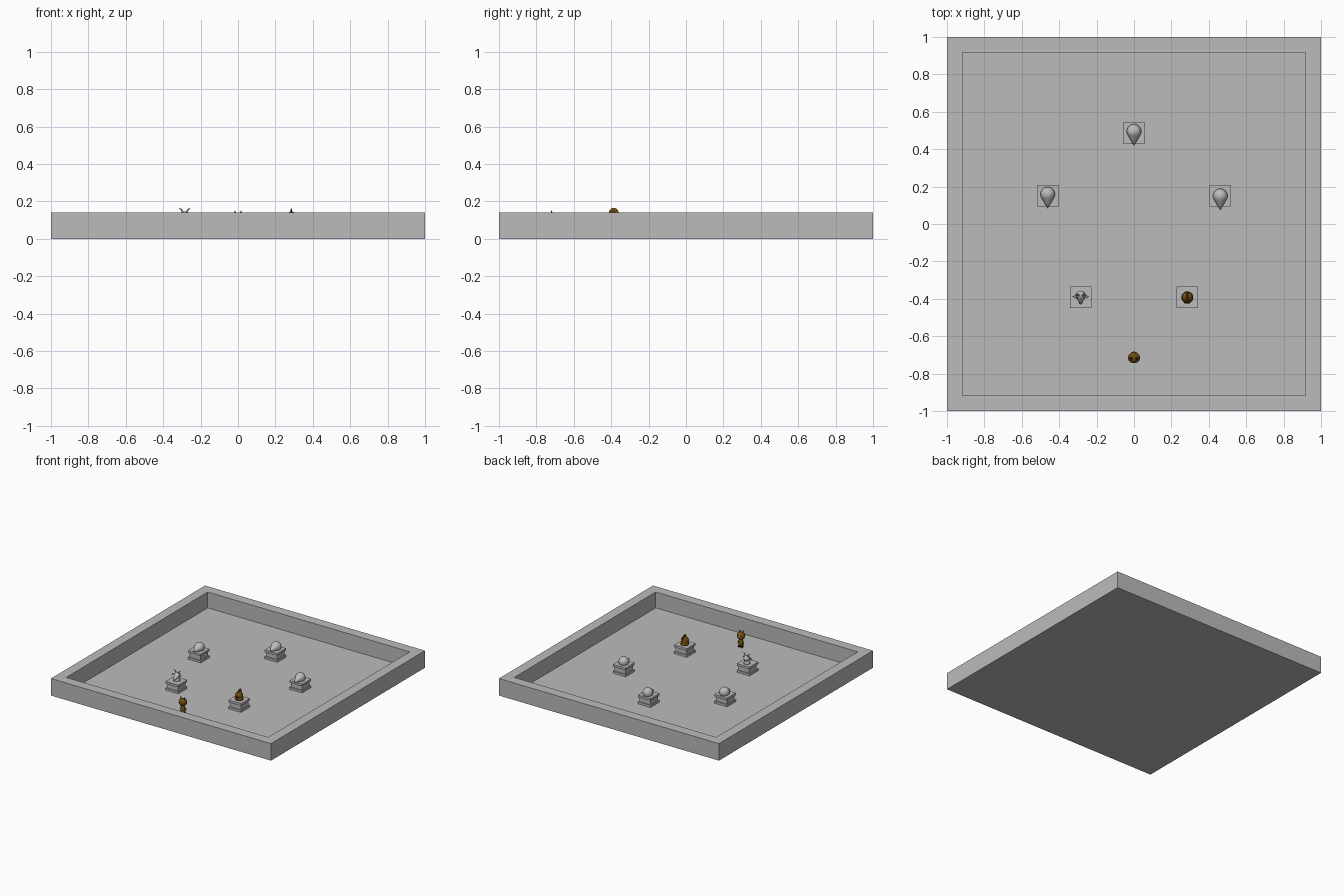
import bpy, math
from mathutils import Vector

if "Cube" in bpy.data.objects:
    bpy.data.objects.remove(bpy.data.objects["Cube"])


def mat(name, rgb):
    m = bpy.data.materials.new(name)
    m.diffuse_color = (*rgb, 1)
    m.use_nodes = True
    m.node_tree.nodes["Principled BSDF"].inputs["Base Color"].default_value = m.diffuse_color
    return m


STONE = mat("stone grey", (0.5, 0.5, 0.5))
BRONZE = mat("dark bronze", (0.16, 0.075, 0.006))
DARK = mat("near black brown", (0.03, 0.015, 0.004))
TAN = mat("pale gold", (0.42, 0.27, 0.08))


def finish(ob, name, material, smooth=True):
    ob.name = name
    ob.data.materials.clear()
    ob.data.materials.append(material)
    if smooth:
        for p in ob.data.polygons:
            p.use_smooth = True
    return ob


def mesh(name, verts, faces, material, smooth=False):
    me = bpy.data.meshes.new(name)
    me.from_pydata(verts, [], faces)
    ob = bpy.data.objects.new(name, me)
    bpy.context.collection.objects.link(ob)
    return finish(ob, name, material, smooth)


def box(name, x, y, z0, z1, sx, sy, material):
    bpy.ops.mesh.primitive_cube_add(size=1, location=(x, y, (z0 + z1) / 2))
    ob = bpy.context.object
    ob.scale = (sx, sy, z1 - z0)
    return finish(ob, name, material, False)


def ball(name, loc, scale, material):
    bpy.ops.mesh.primitive_uv_sphere_add(segments=20, ring_count=12, radius=1, location=loc)
    ob = bpy.context.object
    ob.scale = scale
    return finish(ob, name, material)


def lathe(name, origin, direction, profile, material, n=24):
    """Spin (distance, radius) points around a direction from origin."""
    q = Vector((0, 0, 1)).rotation_difference(Vector(direction).normalized())
    verts = []
    for t, r in profile:
        for i in range(n):
            a = 2 * math.pi * i / n
            verts.append(q @ Vector((r * math.cos(a), r * math.sin(a), t)) + Vector(origin))
    faces = [(k * n + i, k * n + (i + 1) % n, (k + 1) * n + (i + 1) % n, (k + 1) * n + i)
             for k in range(len(profile) - 1) for i in range(n)]
    last = (len(profile) - 1) * n
    faces += [tuple(reversed(range(n))), tuple(range(last, last + n))]
    return mesh(name, verts, faces, material, True)


def tube(name, points, radii, material):
    cu = bpy.data.curves.new(name, 'CURVE')
    cu.dimensions = '3D'
    cu.bevel_depth = 1
    cu.bevel_resolution = 2
    cu.use_fill_caps = True
    sp = cu.splines.new('POLY')
    sp.points.add(len(points) - 1)
    for p, co, r in zip(sp.points, points, radii):
        p.co = (*co, 1)
        p.radius = r
    ob = bpy.data.objects.new(name, cu)
    bpy.context.collection.objects.link(ob)
    bpy.ops.object.select_all(action='DESELECT')
    ob.select_set(True)
    bpy.context.view_layer.objects.active = ob
    bpy.ops.object.convert(target='MESH')
    return finish(bpy.context.object, name, material)


# Walled square floor, one closed shell
FLOOR, RIM, IN = 0.01, 0.14, 0.918
sq = [(-1, -1), (1, -1), (1, 1), (-1, 1)]
v = [(x * s, y * s, z) for s, z in ((1, 0), (1, RIM), (IN, RIM), (IN, FLOOR)) for x, y in sq]
f = [(3, 2, 1, 0), (12, 13, 14, 15)]
f += [(k * 4 + i, k * 4 + (i + 1) % 4, k * 4 + 4 + (i + 1) % 4, k * 4 + 4 + i)
      for k in range(3) for i in range(4)]
mesh("walled_floor", v, f, STONE)

# Five pedestals on a ring
TOP = 0.082
spots = []
for i in range(5):
    a = math.radians(90 + 72 * i)
    x, y = 0.485 * math.cos(a), 0.485 * math.sin(a)
    spots.append((x, y))
    box("pedestal_base", x, y, FLOOR, 0.027, 0.115, 0.115, STONE)
    box("pedestal_body", x, y, 0.027, 0.064, 0.098, 0.098, STONE)
    box("pedestal_cap", x, y, 0.064, TOP, 0.115, 0.115, STONE)

# Beaked stone heads: round skull drawn out to a point at the front
R = 0.039
tear = [(R * -math.cos(math.radians(d)), max(R * math.sin(math.radians(d)), 0.0005))
        for d in range(0, 121, 12)] + [(0.05, 0.016), (0.077, 0.0008)]
for i, dy in ((0, 0.01), (1, 0.01), (4, 0.0)):
    x, y = spots[i]
    lathe("beaked_head", (x, y + dy, 0.1), (0, -1, -0.12), tear, STONE)
    lathe("head_neck", (x, y + dy, TOP - 0.002), (0, 0, 1),
          [(0, 0.028), (0.006, 0.024), (0.02, 0.022)], STONE)

# Horned stone head
x, y = spots[2]
lathe("horned_neck", (x, y + 0.008, TOP - 0.002), (0, 0, 1),
      [(0, 0.028), (0.012, 0.02), (0.04, 0.016)], STONE)
lathe("horned_skull", (x, y + 0.012, 0.122), (0, -1, -0.45),
      [(-0.024, 0.001), (-0.019, 0.015), (-0.006, 0.023), (0.008, 0.022),
       (0.028, 0.014), (0.046, 0.009), (0.053, 0.001)], STONE)
for s in (-1, 1):
    tube("horn", [(x + s * 0.009, y + 0.01, 0.132), (x + s * 0.012, y + 0.012, 0.146),
                  (x + s * 0.019, y + 0.012, 0.157), (x + s * 0.031, y + 0.008, 0.164)],
         [0.006, 0.0055, 0.004, 0.001], STONE)
    tube("ear", [(x + s * 0.015, y + 0.006, 0.125), (x + s * 0.03, y + 0.005, 0.128),
                 (x + s * 0.045, y + 0.003, 0.122)], [0.004, 0.006, 0.001], STONE)

# Bronze crested helmet
x, y = spots[3]
lathe("helmet_shell", (x, y, TOP - 0.001), (0, 0, 1),
      [(0, 0.031), (0.008, 0.031), (0.014, 0.027), (0.03, 0.03), (0.045, 0.028),
       (0.057, 0.019), (0.064, 0.009), (0.067, 0.001)], BRONZE)
crest = ball("helmet_crest", (x, y + 0.006, 0.14), (0.004, 0.026, 0.025), BRONZE)
box("helmet_eye_slot", x, y - 0.028, 0.106, 0.112, 0.03, 0.008, DARK)
box("helmet_face_slot", x, y - 0.028, 0.086, 0.106, 0.006, 0.008, DARK)

# Small large-headed visitor, looking towards the pedestals
x, y = 0, -0.715
lathe("visitor_body", (x, y, 0.028), (0, 0, 1),
      [(0, 0.019), (0.012, 0.021), (0.03, 0.016), (0.05, 0.011)], BRONZE)
ball("visitor_head", (x, y, 0.106), (0.033, 0.029, 0.031), BRONZE)
ball("visitor_face", (x, y + 0.01, 0.102), (0.024, 0.022, 0.02), TAN)
for s in (-1, 1):
    ball("visitor_foot", (x + s * 0.011, y + 0.004, 0.018), (0.009, 0.014, 0.009), DARK)
    tube("visitor_leg", [(x + s * 0.01, y, 0.018), (x + s * 0.01, y, 0.036)], [0.007, 0.008], BRONZE)
    tube("visitor_arm", [(x + s * 0.013, y, 0.068), (x + s * 0.023, y + 0.006, 0.045)],
         [0.006, 0.005], BRONZE)
    tube("visitor_ear", [(x + s * 0.013, y - 0.002, 0.126), (x + s * 0.017, y - 0.004, 0.152)],
         [0.009, 0.001], BRONZE)
    ball("visitor_eye", (x + s * 0.01, y + 0.029, 0.107), (0.004, 0.003, 0.005), DARK)
ball("visitor_nose", (x, y + 0.032, 0.099), (0.004, 0.004, 0.003), DARK)
